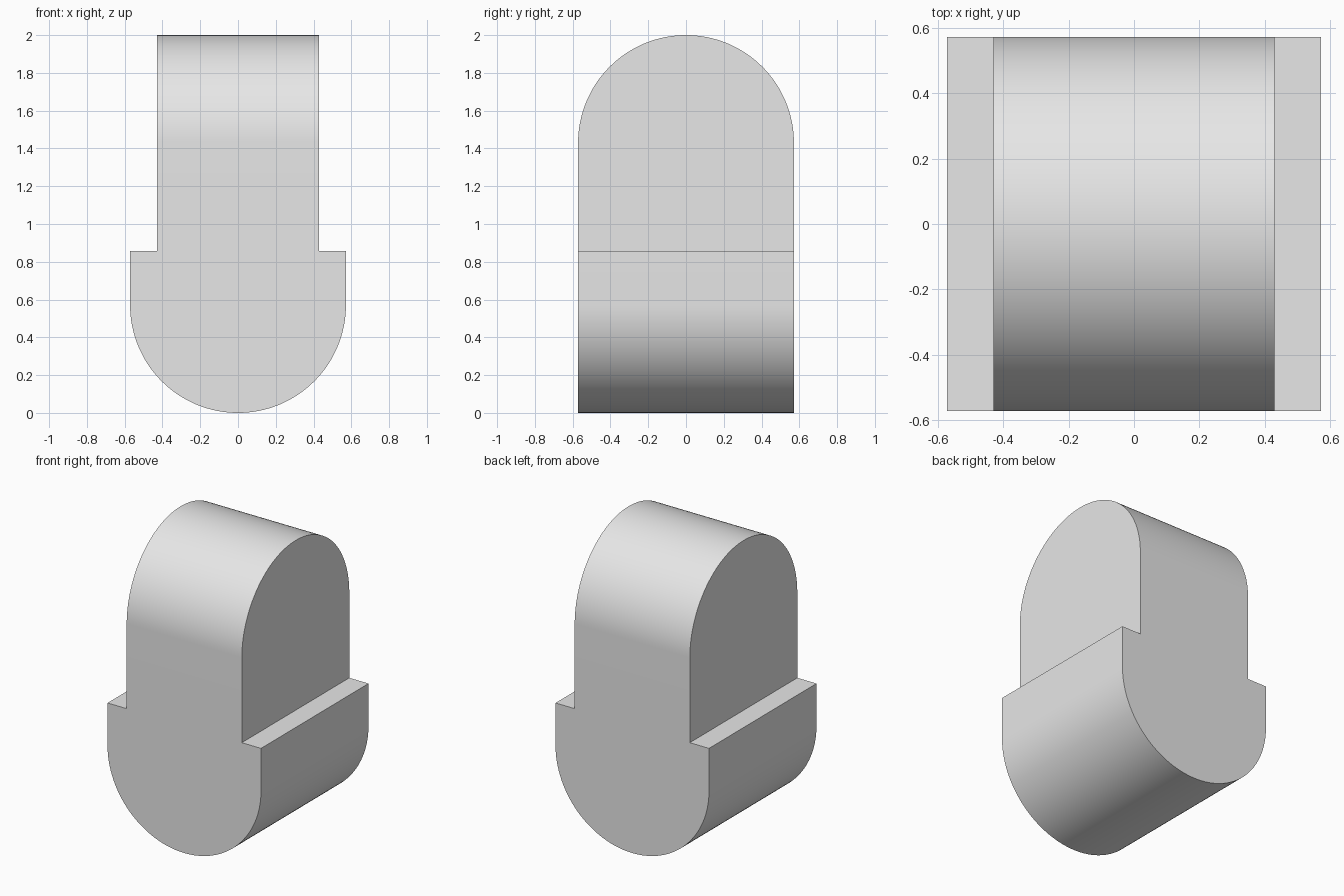
import bpy, bmesh
from math import sin, cos, pi
from mathutils import Vector

cube = bpy.data.objects.get("Cube")
if cube:
    bpy.data.objects.remove(cube, do_unlink=True)

R = 4 / 7            # radius of both rounded ends
NECK = 3 / 7         # half width of the upper part
SHELF = 6 / 7        # height of the side shoulders
TOP = 2.0
OVER = 0.25          # overshoot so the two prisms cross cleanly
SEGMENTS = 64

grey = bpy.data.materials.new("light_grey")
grey.use_nodes = True
grey.diffuse_color = (0.8, 0.8, 0.8, 1)
grey.node_tree.nodes["Principled BSDF"].inputs["Base Color"].default_value = (0.8, 0.8, 0.8, 1)


def arc(centre_z, start):
    """Half circle of profile points, counter-clockwise from the start angle."""
    angles = [start + pi * i / SEGMENTS for i in range(SEGMENTS + 1)]
    return [(R * cos(a), centre_z + R * sin(a)) for a in angles]


def prism(name, profile, across, along):
    """Extrude a (width, z) profile symmetrically along a horizontal axis."""
    half = Vector(along) * (R + OVER)
    bm = bmesh.new()
    verts = [bm.verts.new(Vector(across) * w + Vector((0, 0, z)) - half) for w, z in profile]
    face = bm.faces.new(verts)
    ext = bmesh.ops.extrude_face_region(bm, geom=[face])
    moved = [v for v in ext["geom"] if isinstance(v, bmesh.types.BMVert)]
    bmesh.ops.translate(bm, verts=moved, vec=half * 2)
    bmesh.ops.recalc_face_normals(bm, faces=bm.faces)
    mesh = bpy.data.meshes.new(name)
    bm.to_mesh(mesh)
    bm.free()
    mesh.materials.append(grey)
    obj = bpy.data.objects.new(name, mesh)
    bpy.context.collection.objects.link(obj)
    return obj


# Front outline: round bottom, shoulders, narrow neck
front = arc(R, pi) + [(R, SHELF), (NECK, SHELF), (NECK, TOP + OVER),
                      (-NECK, TOP + OVER), (-NECK, SHELF), (-R, SHELF)]
body = prism("rounded_block", front, (1, 0, 0), (0, 1, 0))

# Side outline: straight sides with an arched top
side = arc(TOP - R, 0) + [(-R, -OVER), (R, -OVER)]
cutter = prism("arch_cutter", side, (0, 1, 0), (1, 0, 0))
cutter.hide_render = True

# Keep only what both outlines share
mod = body.modifiers.new("arch", "BOOLEAN")
mod.operation = "INTERSECT"
mod.solver = "EXACT"
mod.object = cutter
bpy.ops.object.select_all(action="DESELECT")
body.select_set(True)
bpy.context.view_layer.objects.active = body
bpy.ops.object.modifier_apply(modifier=mod.name)
bpy.data.objects.remove(cutter, do_unlink=True)
bpy.ops.object.shade_smooth_by_angle(angle=pi / 6)
